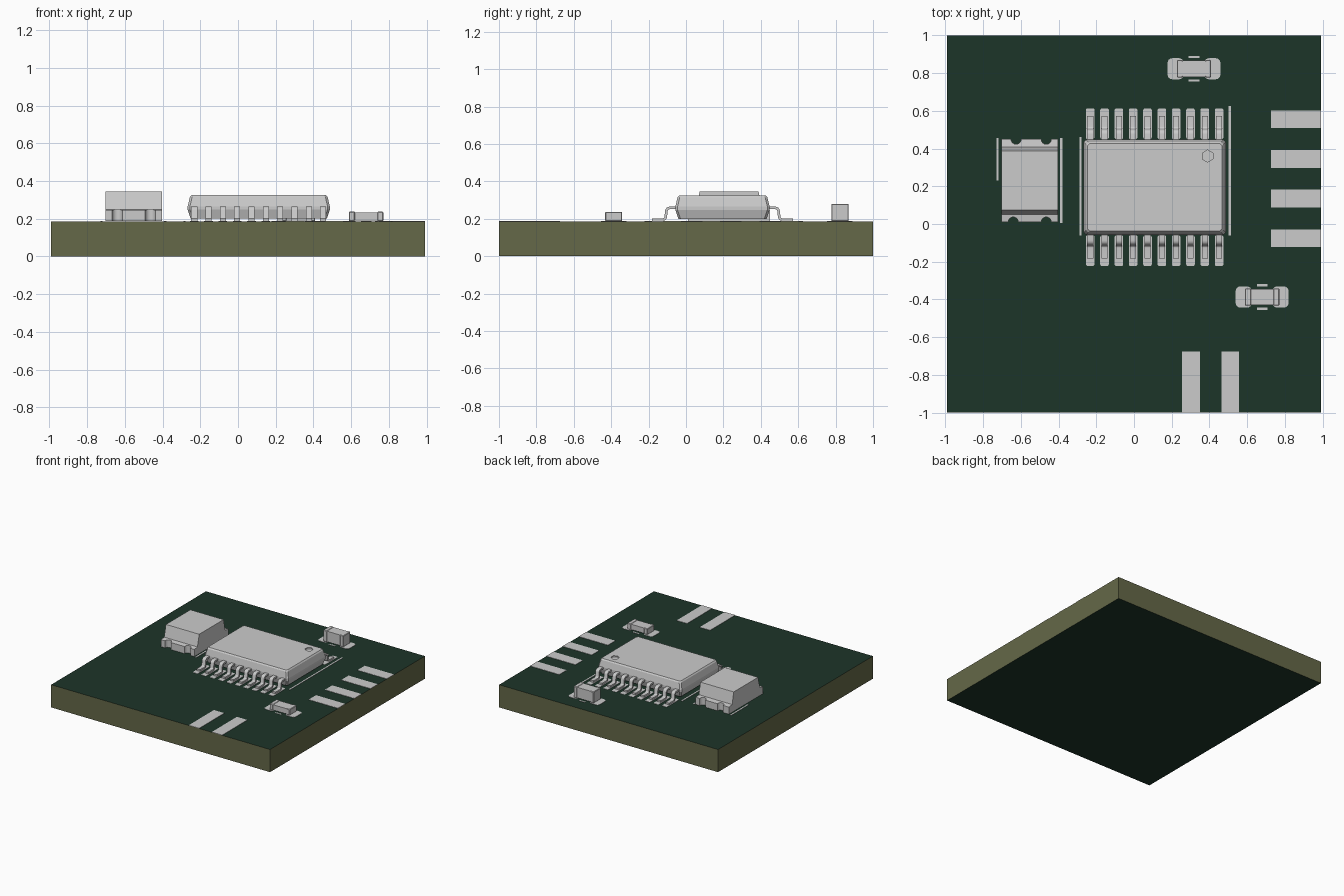
import bpy, bmesh, math
from mathutils import Vector

if "Cube" in bpy.data.objects:
    bpy.data.objects.remove(bpy.data.objects["Cube"])

TOP = 0.185          # board surface
PAD = 0.0025         # copper / print thickness


def make(name, verts, faces):
    mesh = bpy.data.meshes.new(name)
    mesh.from_pydata(verts, [], faces)
    bm = bmesh.new()
    bm.from_mesh(mesh)
    bmesh.ops.recalc_face_normals(bm, faces=bm.faces)
    bm.to_mesh(mesh)
    bm.free()
    ob = bpy.data.objects.new(name, mesh)
    bpy.context.collection.objects.link(ob)
    return ob


def loft(name, rings):
    n = len(rings[0])
    verts = [p for r in rings for p in r]
    faces = [tuple(range(n)), tuple(range(len(verts) - n, len(verts)))]
    for k in range(len(rings) - 1):
        for i in range(n):
            j = (i + 1) % n
            faces.append((k * n + i, k * n + j, (k + 1) * n + j, (k + 1) * n + i))
    return make(name, verts, faces)


def box(name, x0, x1, y0, y1, z0, z1):
    return loft(name, [[(x0, y0, z), (x1, y0, z), (x1, y1, z), (x0, y1, z)] for z in (z0, z1)])


def flat(name, x0, x1, y0, y1):
    return box(name, x0, x1, y0, y1, TOP - 0.001, TOP + PAD)


def extrude_x(name, profile, x0, x1):
    return loft(name, [[(x, y, z) for y, z in profile] for x in (x0, x1)])


def rounded(x0, x1, y0, y1, r, z, seg=4):
    pts = []
    for cx, cy, a0 in ((x1 - r, y1 - r, 0), (x0 + r, y1 - r, 90), (x0 + r, y0 + r, 180), (x1 - r, y0 + r, 270)):
        for i in range(seg + 1):
            a = math.radians(a0 + 90 * i / seg)
            pts.append((cx + r * math.cos(a), cy + r * math.sin(a), z))
    return pts


def cut(ob, x, y, z0, z1, r, sides):
    bpy.ops.mesh.primitive_cylinder_add(vertices=sides, radius=r, depth=z1 - z0, location=(x, y, (z0 + z1) / 2))
    cutter = bpy.context.object
    cutter.hide_render = True
    m = ob.modifiers.new("cut", 'BOOLEAN')
    m.object, m.operation, m.solver = cutter, 'DIFFERENCE', 'EXACT'
    bpy.context.view_layer.objects.active = ob
    bpy.ops.object.modifier_apply(modifier=m.name)
    bpy.data.objects.remove(cutter)


def smooth(ob):
    bpy.ops.object.select_all(action='DESELECT')
    ob.select_set(True)
    bpy.context.view_layer.objects.active = ob
    bpy.ops.object.shade_smooth_by_angle(angle=math.radians(35))


def material(name, colour):
    m = bpy.data.materials.new(name)
    m.diffuse_color = colour
    m.use_nodes = True
    m.node_tree.nodes["Principled BSDF"].inputs["Base Color"].default_value = m.diffuse_color
    return m


# Board: fibreglass edges, green mask on top and bottom
board = box("board", -0.99, 0.99, -1, 1, 0, TOP)
board.data.materials.append(material("fibreglass", (0.13, 0.14, 0.065, 1)))
board.data.materials.append(material("solder_mask", (0.012, 0.035, 0.022, 1)))
for p in board.data.polygons:
    p.material_index = int(abs(p.normal.z) > 0.5)

# Edge contacts
for i in range(4):
    y = 0.555 - 0.21 * i
    flat(f"right_contact_{i}", 0.725, 0.99, y - 0.047, y + 0.047)
for i, x in enumerate((0.302, 0.51)):
    flat(f"front_contact_{i}", x - 0.047, x + 0.047, -1, -0.675)

# Printed outline lines beside the chips
for i, (x, y0, y1) in enumerate(((-0.283, -0.06, 0.46), (0.507, -0.06, 0.625),
                                 (-0.723, 0.23, 0.455), (-0.386, 0.005, 0.455))):
    flat(f"outline_{i}", x - 0.006, x + 0.006, y0, y1)

# Main chip body: drafted package with clipped corners and a pin-one dimple
rings = []
for z, d in ((0.2, 0.016), (0.248, 0.0), (0.265, 0.0), (0.315, 0.012), (0.325, 0.02)):
    rings.append(rounded(-0.267 + d, 0.487 - d, -0.057 + d, 0.447 - d, 0.012, z, 1))
chip = loft("chip_body", rings)
cut(chip, 0.39, 0.36, 0.315, 0.345, 0.032, 6)

# Gull-wing lead centre line, measured outward from the chip edge
CY = 0.195
path = [Vector((0.235, 0.258)), Vector((0.282, 0.258))]
for i in range(1, 5):
    a = math.radians(90 - 80 * i / 4)
    path.append(Vector((0.282 + 0.018 * math.cos(a), 0.240 + 0.018 * math.sin(a))))
for i in range(5):
    a = math.radians(190 + 80 * i / 4)
    path.append(Vector((0.321 + 0.018 * math.cos(a), 0.213 + 0.018 * math.sin(a))))
path.append(Vector((0.377, 0.195)))


def ribbon(pts, t):
    left, right = [], []
    for i, p in enumerate(pts):
        d = (pts[min(i + 1, len(pts) - 1)] - pts[max(i - 1, 0)]).normalized()
        n = Vector((-d.y, d.x)) * t / 2
        left.append(p + n)
        right.append(p - n)
    return left + right[::-1]


section = ribbon(path, 0.014)
for i in range(10):
    x = -0.232 + 0.0759 * i
    for side, s in (("front", -1), ("back", 1)):
        lead = extrude_x(f"lead_{side}_{i}", [(CY + s * p.x, p.y) for p in section], x - 0.016, x + 0.016)
        smooth(lead)
        y0, y1 = sorted((CY + s * 0.255, CY + s * 0.418))
        loft(f"lead_pad_{side}_{i}",
             [rounded(x - 0.023, x + 0.023, y0, y1, 0.01, z, 3) for z in (TOP - 0.001, TOP + PAD)])

# Sensor package: ledged section with half-round solder notches
sensor = extrude_x("sensor_body", [(0.01, 0.187), (0.01, 0.245), (0.05, 0.25), (0.073, 0.345),
                                   (0.388, 0.345), (0.408, 0.25), (0.45, 0.245), (0.45, 0.187)],
                   -0.703, -0.402)
for x, y in ((-0.64, 0.01), (-0.465, 0.01), (-0.625, 0.45), (-0.465, 0.45)):
    cut(sensor, x, y, 0.15, 0.249, 0.027, 16)
smooth(sensor)


# Small two-terminal parts with pads and centre marks
def passive(name, cx, cy, height):
    w, h = 0.091, 0.043
    box(f"{name}_body", cx - w + 0.03, cx + w - 0.03, cy - h, cy + h, TOP + 0.006, height - 0.003)
    for side, s in (("left", -1), ("right", 1)):
        x0, x1 = sorted((cx + s * (w - 0.032), cx + s * w))
        loft(f"{name}_terminal_{side}",
             [rounded(x0 + d, x1 - d, cy - 0.046 + d, cy + 0.046 - d, 0.004, z, 1)
              for z, d in ((TOP + PAD, 0.003), (TOP + 0.006, 0), (height - 0.004, 0), (height, 0.003))])
        x0, x1 = sorted((cx + s * 0.055, cx + s * 0.14))
        loft(f"{name}_pad_{side}",
             [rounded(x0, x1, cy - 0.056, cy + 0.056, 0.024, z) for z in (TOP - 0.001, TOP + PAD)])
        y = cy + s * 0.062
        flat(f"{name}_mark_{side}", cx - 0.028, cx + 0.028, y - 0.006, y + 0.006)


passive("capacitor", 0.318, 0.823, 0.28)
passive("resistor", 0.679, -0.387, 0.237)
